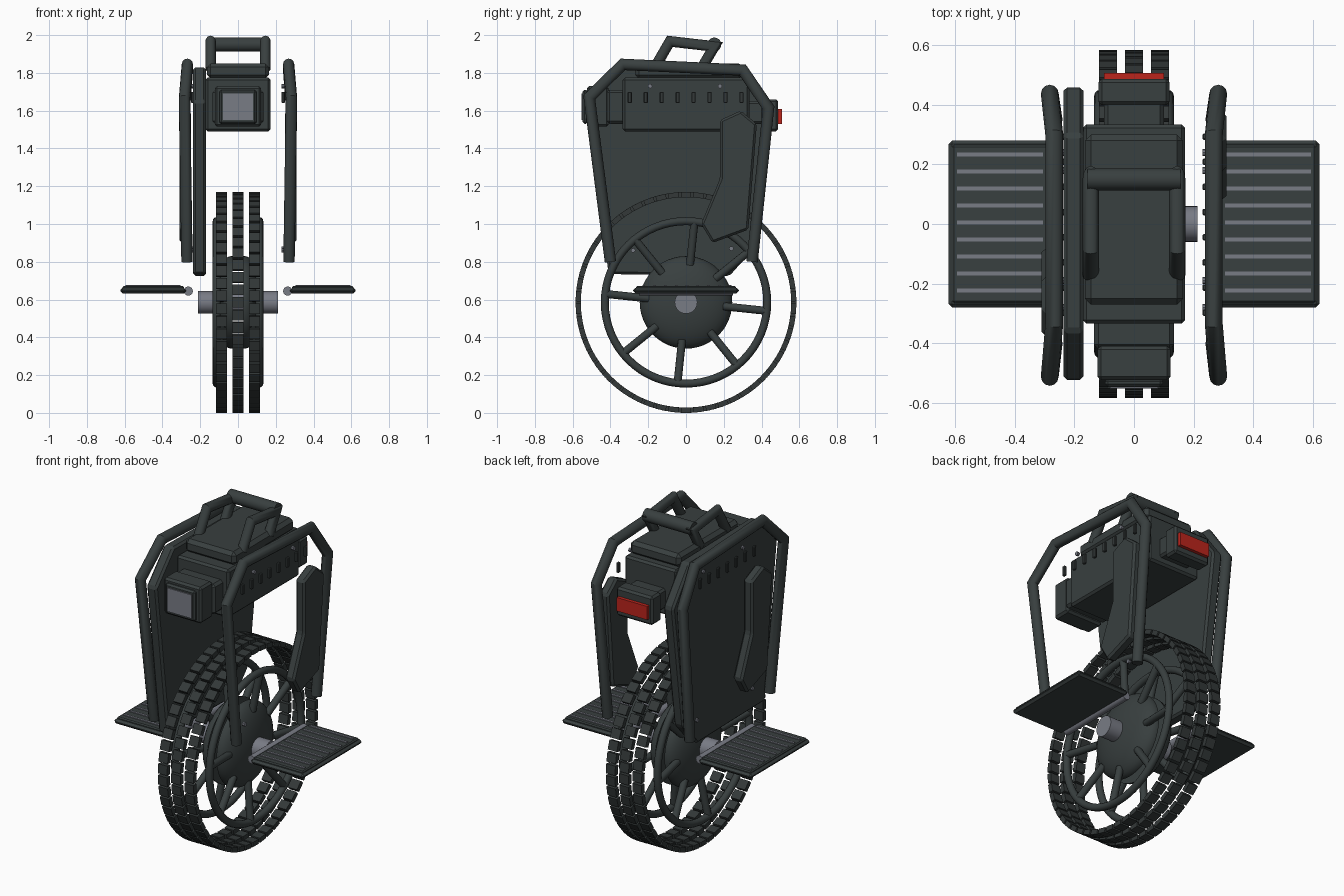
import bpy, bmesh, math
from mathutils import Vector, Matrix

if "Cube" in bpy.data.objects:
    bpy.data.objects.remove(bpy.data.objects["Cube"])


def material(name, rgb):
    m = bpy.data.materials.new(name)
    m.diffuse_color = (*rgb, 1)
    m.use_nodes = True
    m.node_tree.nodes["Principled BSDF"].inputs["Base Color"].default_value = m.diffuse_color
    return m


DARK = material("charcoal", (0.040, 0.050, 0.050))
RUBBER = material("rubber_black", (0.033, 0.040, 0.040))
GREY = material("steel_grey", (0.19, 0.20, 0.235))
RED = material("tail_red", (0.50, 0.018, 0.012))
AXLE_Z = 0.585


def finish(name, bm, mat, bevel=0.0, smooth=False):
    bmesh.ops.recalc_face_normals(bm, faces=bm.faces)
    if bevel:
        bmesh.ops.bevel(bm, geom=bm.edges[:], offset=bevel, segments=1,
                        affect='EDGES', clamp_overlap=True)
    me = bpy.data.meshes.new(name)
    bm.to_mesh(me)
    bm.free()
    me.materials.append(mat)
    ob = bpy.data.objects.new(name, me)
    bpy.context.collection.objects.link(ob)
    if smooth:
        bpy.ops.object.select_all(action='DESELECT')
        bpy.context.view_layer.objects.active = ob
        ob.select_set(True)
        bpy.ops.object.shade_smooth_by_angle(angle=math.radians(35))
    return ob


def add_box(bm, lo, hi):
    lo, hi = Vector(lo), Vector(hi)
    m = Matrix.Translation((lo + hi) / 2) @ Matrix.Diagonal((*(hi - lo), 1))
    bmesh.ops.create_cube(bm, size=1, matrix=m)


def box(name, lo, hi, mat=DARK, bevel=0.0):
    bm = bmesh.new()
    add_box(bm, lo, hi)
    return finish(name, bm, mat, bevel)


def add_rod(bm, a, b, r, seg=16):
    a, b = Vector(a), Vector(b)
    rot = (b - a).to_track_quat('Z', 'Y').to_matrix().to_4x4()
    bmesh.ops.create_cone(bm, cap_ends=True, segments=seg, radius1=r, radius2=r,
                          depth=(b - a).length,
                          matrix=Matrix.Translation((a + b) / 2) @ rot)


def rod(name, a, b, r, mat=DARK, seg=24):
    bm = bmesh.new()
    add_rod(bm, a, b, r, seg)
    return finish(name, bm, mat, smooth=True)


def tube(name, pts, r, seg=12):
    """Mitred tube through a list of points lying near a yz plane."""
    bm = bmesh.new()
    pts = [Vector(p) for p in pts]
    rings = []
    for i, p in enumerate(pts):
        d0 = (p - pts[max(i - 1, 0)]).normalized()
        d1 = (pts[min(i + 1, len(pts) - 1)] - p).normalized()
        t = (d0 + d1).normalized()
        side = Vector((1, 0, 0))
        side = (side - t * side.dot(t)).normalized()
        up = t.cross(side)
        k = 1 / max(t.dot(d1 if i == 0 else d0), 0.5)
        rings.append([bm.verts.new(p + side * r * math.cos(a) + up * r * k * math.sin(a))
                      for a in (math.tau * j / seg for j in range(seg))])
    for a, b in zip(rings, rings[1:]):
        for j in range(seg):
            bm.faces.new((a[j], a[(j + 1) % seg], b[(j + 1) % seg], b[j]))
    bm.faces.new(rings[0])
    bm.faces.new(rings[-1])
    return finish(name, bm, DARK, smooth=True)


def plate(name, outline, x0, x1, bevel, flip=1):
    """Extrude a (y, z) outline between two x values."""
    bm = bmesh.new()
    f = bm.faces.new([bm.verts.new((x0, y * flip, z)) for y, z in outline])
    ext = bmesh.ops.extrude_face_region(bm, geom=[f])["geom"]
    bmesh.ops.translate(bm, vec=(x1 - x0, 0, 0),
                        verts=[v for v in ext if isinstance(v, bmesh.types.BMVert)])
    return finish(name, bm, DARK, bevel)


def lathe_x(name, profile, seg, mat, closed):
    """Spin an (x, radius) profile around the axle."""
    bm = bmesh.new()
    rings = [[bm.verts.new((x, r * math.cos(a), AXLE_Z + r * math.sin(a)))
              for a in (math.tau * j / seg for j in range(seg))] for x, r in profile]
    pairs = list(zip(rings, rings[1:])) + ([(rings[-1], rings[0])] if closed else [])
    for a, b in pairs:
        for j in range(seg):
            bm.faces.new((a[j], a[(j + 1) % seg], b[(j + 1) % seg], b[j]))
    if not closed:
        bm.faces.new(rings[0])
        bm.faces.new(rings[-1])
    return finish(name, bm, mat, smooth=True)


# Tyre: three staggered rows of tread blocks
COUNT = 54
for row, x in (("left", -0.087), ("middle", 0.0), ("right", 0.087)):
    bm = bmesh.new()
    shift = 0.0 if row == "middle" else 0.5
    half = math.pi / COUNT * 0.82
    for i in range(COUNT):
        a = math.tau * (i + shift) / COUNT
        vs = [bm.verts.new((x + sx * 0.03, r * math.cos(a + s * half),
                            AXLE_Z + r * math.sin(a + s * half)))
              for sx in (-1, 1) for r, s in ((0.557, -1), (0.585, -1), (0.585, 1), (0.557, 1))]
        bm.faces.new(vs[:4])
        bm.faces.new(vs[4:])
        for j in range(4):
            k = (j + 1) % 4
            bm.faces.new((vs[j], vs[k], vs[4 + k], vs[4 + j]))
    finish("tread_" + row, bm, RUBBER)

# Wheel: rims, spokes, hub shells on both sides, one axle
for tag, s in (("left", -1), ("right", 1)):
    circle = [math.tau * i / 12 for i in range(12)]
    lathe_x("rim_" + tag, [(s * 0.113 + 0.021 * math.cos(a), 0.43 + 0.021 * math.sin(a))
                           for a in circle], 64, DARK, True)
    arc = [math.pi / 2 * i / 10 for i in range(10)]
    lathe_x("hub_shell_" + tag, [(s * 0.03, 0.245)] +
            [(s * (0.035 + 0.098 * math.sin(a)), 0.245 * math.cos(a)) for a in arc],
            48, DARK, False)
    bm = bmesh.new()
    for i in range(8):
        a = math.radians(-6 + 45 * i)
        c, n = math.cos(a), math.sin(a)
        add_rod(bm, (s * 0.08, 0.2 * c, AXLE_Z + 0.2 * n),
                (s * 0.112, 0.425 * c, AXLE_Z + 0.425 * n), 0.021, 12)
    finish("spokes_" + tag, bm, DARK, smooth=True)
rod("axle", (-0.213, 0, AXLE_Z), (0.213, 0, AXLE_Z), 0.06, GREY, 32)

# Main body and lid
box("body", (-0.172, -0.335, 1.49), (0.172, 0.335, 1.775), bevel=0.012)
box("lid", (-0.165, -0.27, 1.77), (0.165, 0.30, 1.85), bevel=0.02)

# Carry handle
for tag, s in (("left", -1), ("right", 1)):
    tube("handle_side_" + tag, [(s * 0.145, y, z) for y, z in
         ((-0.17, 1.82), (-0.085, 1.967), (0.15, 1.94), (0.08, 1.82))], 0.028)
rod("handle_grip", (-0.157, 0.15, 1.95), (0.157, 0.15, 1.95), 0.037)

# Headlight
box("headlight_neck", (-0.135, -0.42, 1.53), (0.135, -0.32, 1.71), bevel=0.015)
box("headlight_housing", (-0.123, -0.525, 1.515), (0.123, -0.41, 1.73), bevel=0.012)
box("headlight_bezel", (-0.098, -0.547, 1.53), (0.098, -0.52, 1.71), bevel=0.01)
box("headlight_lens", (-0.08, -0.553, 1.55), (0.08, -0.545, 1.69), GREY)

# Tail light
box("tail_neck", (-0.10, 0.32, 1.53), (0.10, 0.42, 1.65), bevel=0.012)
box("tail_housing", (-0.12, 0.40, 1.49), (0.12, 0.488, 1.66), bevel=0.012)
box("tail_lens", (-0.10, 0.48, 1.53), (0.10, 0.508, 1.61), RED)

# Single side panel on the left
plate("side_panel", [(-0.525, 1.65), (-0.36, 1.83), (0.30, 1.82), (0.46, 1.61),
                     (0.36, 0.87), (0.23, 0.725), (-0.41, 0.735)], -0.237, -0.17, 0.012)

PAD = [(0.18, 1.55), (0.29, 1.60), (0.375, 1.53), (0.33, 0.97), (0.14, 0.90),
       (0.08, 1.0), (0.18, 1.24)]
GUARD = [(0.27, -0.40, 0.80), (0.283, -0.512, 1.67), (0.268, -0.335, 1.845),
         (0.268, 0.30, 1.815), (0.283, 0.437, 1.615), (0.27, 0.35, 0.80)]
for tag, s in (("left", -1), ("right", 1)):
    # Guard frame and knee pad
    tube("guard_" + tag, [(s * x, y, z) for x, y, z in GUARD], 0.03)
    plate("knee_pad_" + tag, PAD, s * 0.25, s * 0.31, 0.012, flip=s)

    # Row of vents and the bolts
    bm = bmesh.new()
    for i in range(8):
        y = -0.298 + 0.0845 * i
        add_box(bm, (s * 0.239 - 0.009, y - 0.011, 1.64), (s * 0.239 + 0.009, y + 0.011, 1.70))
    finish("vents_" + tag, bm, RUBBER, 0.004)
    bm = bmesh.new()
    for y, z in ((-0.19, 1.73), (0.18, 1.73), (-0.28, 0.86), (0.24, 0.87)):
        add_rod(bm, (s * 0.23, y, z), (s * 0.246, y, z), 0.012, 8)
    finish("bolts_" + tag, bm, GREY)

    # Pedal with tapered edge, grip strips and hinge rod
    xa, xb = sorted((s * 0.275, s * 0.623))
    box("pedal_" + tag, (xa, -0.28, 0.633), (xb, 0.28, 0.662), bevel=0.012)
    box("pedal_top_" + tag, (xa + 0.012, -0.265, 0.655), (xb - 0.012, 0.265, 0.672), bevel=0.006)
    bm = bmesh.new()
    xa, xb = sorted((s * 0.305, s * 0.595))
    for i in range(9):
        y = 0.005 + 0.057 * (i - 4)
        add_box(bm, (xa, y - 0.007, 0.668), (xb, y + 0.007, 0.677))
    finish("pedal_grips_" + tag, bm, GREY)
    rod("pedal_hinge_" + tag, (s * 0.263, -0.25, 0.645), (s * 0.263, 0.25, 0.645), 0.024, GREY)
